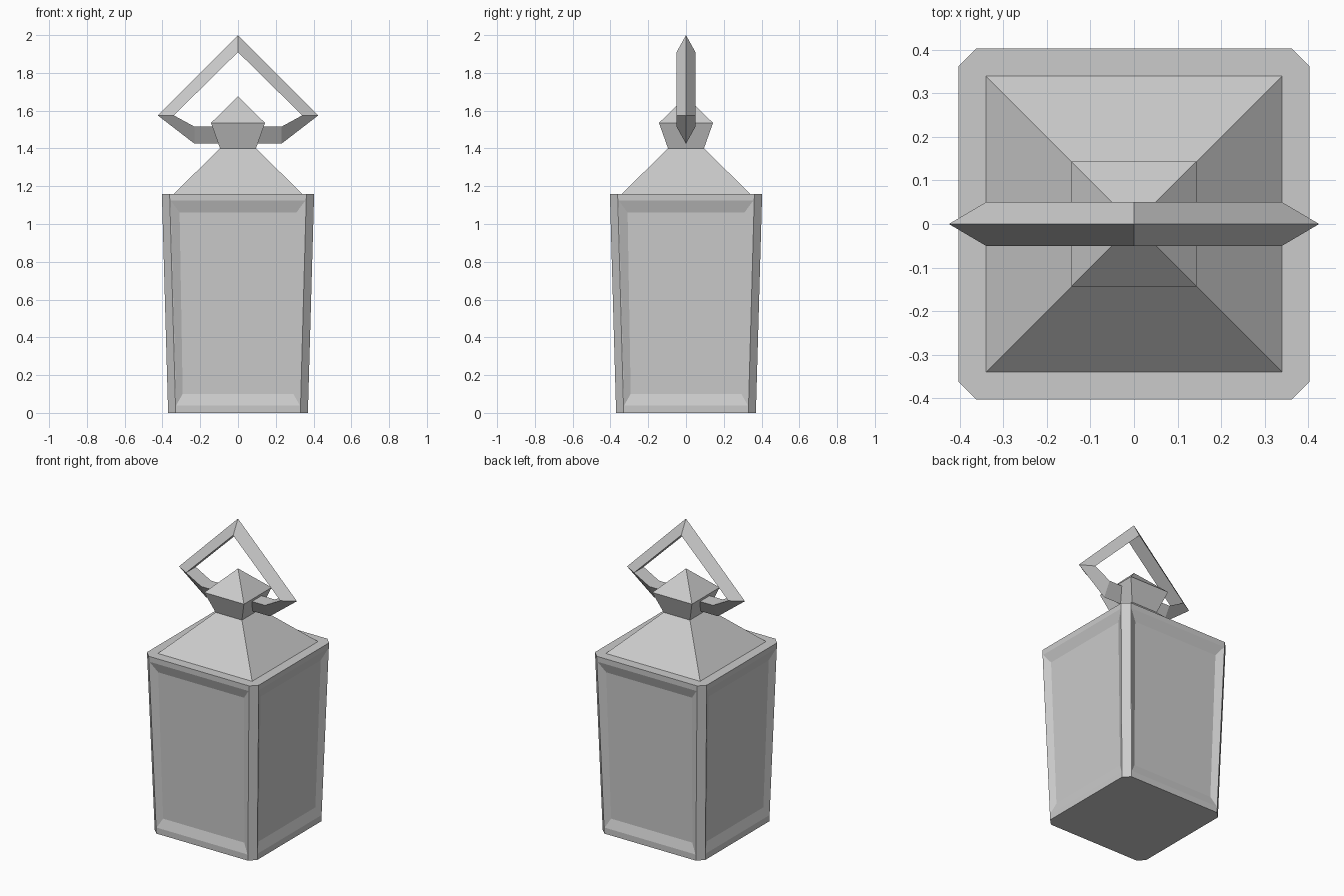
import bpy, bmesh
from mathutils import Vector

if "Cube" in bpy.data.objects:
    bpy.data.objects.remove(bpy.data.objects["Cube"])

grey = bpy.data.materials.new("plain grey")
grey.use_nodes = True
colour = (0.6, 0.6, 0.6, 1)
grey.diffuse_color = colour
grey.node_tree.nodes["Principled BSDF"].inputs["Base Color"].default_value = colour


def finish(name, bm):
    bmesh.ops.recalc_face_normals(bm, faces=bm.faces)
    mesh = bpy.data.meshes.new(name)
    bm.to_mesh(mesh)
    bm.free()
    mesh.materials.append(grey)
    obj = bpy.data.objects.new(name, mesh)
    bpy.context.collection.objects.link(obj)
    return obj


def bridge(bm, a, b):
    """Join two vertex loops of equal length with quads."""
    n = len(a)
    return [bm.faces.new((a[i], a[(i + 1) % n], b[(i + 1) % n], b[i])) for i in range(n)]


def square(bm, half, z):
    return [bm.verts.new((x * half, y * half, z)) for x, y in ((-1, -1), (1, -1), (1, 1), (-1, 1))]


def octagon(bm, half, flat, z):
    """Square with clipped corners, starting on the front side."""
    ring = []
    for c, s in ((1, 0), (0, 1), (-1, 0), (0, -1)):
        for x in (-flat, flat):
            ring.append(bm.verts.new((x * c + half * s, x * s - half * c, z)))
    return ring


# Tapered body with clipped corners and a sunken panel on every side
HEIGHT, DEPTH = 1.16, 0.02
BOTTOM, TOP = (0.37, 0.33), (0.403, 0.362)
bm = bmesh.new()
low, high = octagon(bm, *BOTTOM, 0), octagon(bm, *TOP, HEIGHT)
bm.faces.new(low)
bm.faces.new(high)
sides = bridge(bm, low, high)[::2]


def panel_loop(face, z_low, z_high, margin_low, margin_high, depth):
    """Four points on a side face, pulled in from its edges and sunk."""
    face.normal_update()
    a, b, c, d = [v.co for v in face.verts]
    points = []
    for z, margin, flip in ((z_low, margin_low, 0), (z_low, margin_low, 1),
                            (z_high, margin_high, 1), (z_high, margin_high, 0)):
        t = z / HEIGHT
        left, right = a.lerp(d, t), b.lerp(c, t)
        u = margin / (right - left).length
        points.append(bm.verts.new(left.lerp(right, 1 - u if flip else u) - face.normal * depth))
    return points


for face in sides:
    rim = panel_loop(face, 0.04, 1.125, 0.004, 0.004, 0)
    floor = panel_loop(face, 0.10, 1.06, 0.04, 0.05, DEPTH)
    corners = list(face.verts)
    bm.faces.remove(face)
    bridge(bm, corners, rim)
    bridge(bm, rim, floor)
    bm.faces.new(floor)
finish("body", bm)

# Sloping roof
bm = bmesh.new()
eaves, neck = square(bm, 0.34, HEIGHT), square(bm, 0.095, 1.40)
bm.faces.new(eaves)
bridge(bm, eaves, neck)
bm.faces.new(neck)
finish("roof", bm)

# Flared finial with a pointed cap
bm = bmesh.new()
foot, brim = square(bm, 0.095, 1.40), square(bm, 0.143, 1.535)
bm.faces.new(foot)
bridge(bm, foot, brim)
peak = bm.verts.new((0, 0, 1.675))
for i in range(4):
    bm.faces.new((brim[i], brim[(i + 1) % 4], peak))
finish("finial", bm)

# Carrying ring: triangular section with its ridge facing outwards
outer = [(0, 2.0), (0.425, 1.575), (0.23, 1.425)]
inner = [(0, 1.91), (0.34, 1.575), (0.23, 1.515)]


def ring_loop(bm, half, y):
    points = half + [(-x, z) for x, z in reversed(half[1:])]
    return [bm.verts.new((x, y, z)) for x, z in points]


bm = bmesh.new()
ridge = ring_loop(bm, outer, 0)
front, back = ring_loop(bm, inner, -0.05), ring_loop(bm, inner, 0.05)
bridge(bm, ridge, front)
bridge(bm, front, back)
bridge(bm, back, ridge)
finish("carrying_ring", bm)
